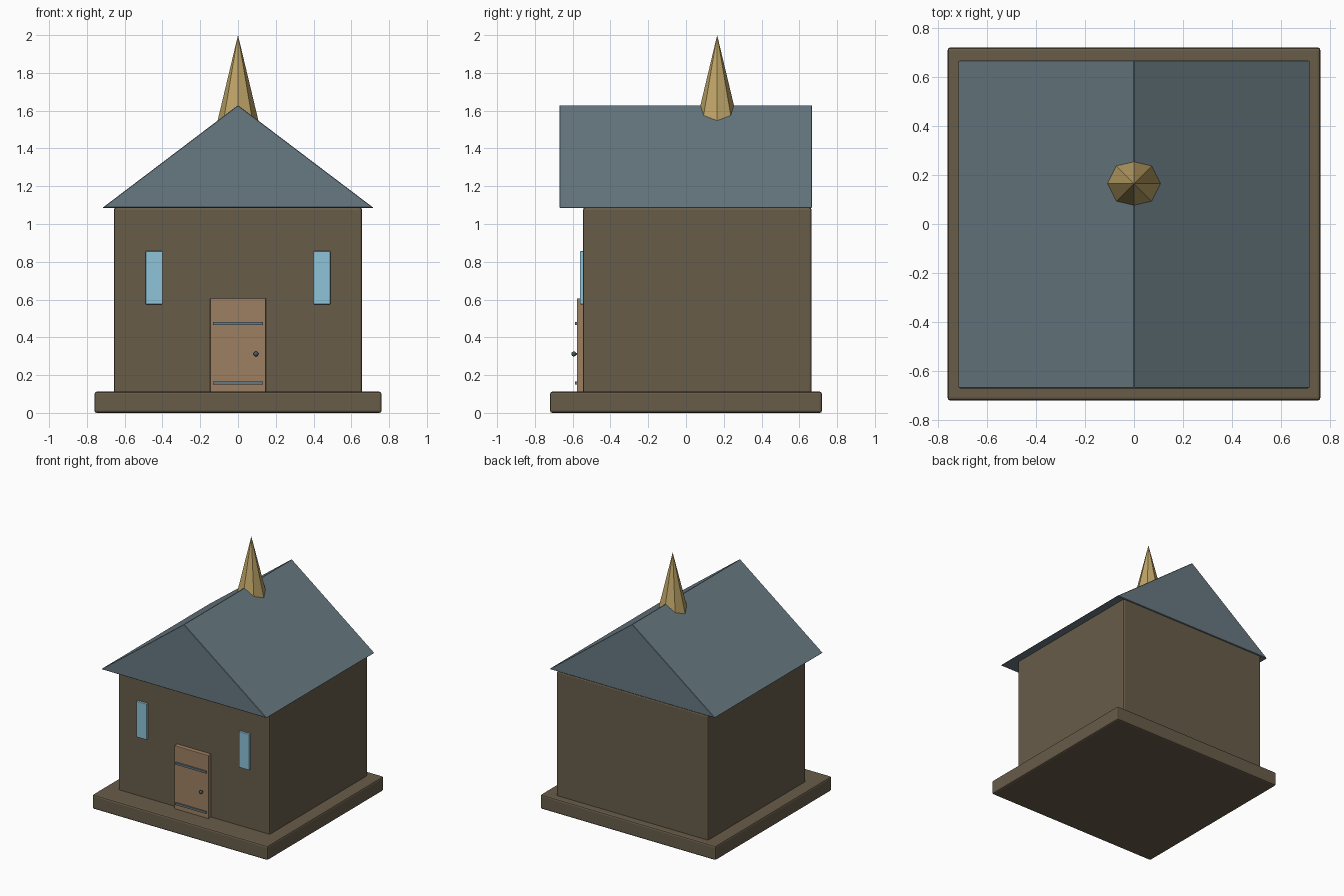
import bpy, bmesh, math

if "Cube" in bpy.data.objects:
    bpy.data.objects.remove(bpy.data.objects["Cube"])


def material(name, rgb):
    # sRGB 0-255 to linear
    def lin(c):
        c /= 255
        return c / 12.92 if c <= 0.04045 else ((c + 0.055) / 1.055) ** 2.4
    m = bpy.data.materials.new(name)
    m.diffuse_color = (*[lin(c) for c in rgb], 1)
    m.use_nodes = True
    m.node_tree.nodes["Principled BSDF"].inputs["Base Color"].default_value = m.diffuse_color
    return m


STONE = material("brown stone", (104, 92, 73))
SLATE = material("slate blue", (103, 121, 129))
WOOD = material("door wood", (158, 128, 98))
GLASS = material("window blue", (142, 196, 217))
GOLD = material("spire gold", (190, 164, 103))
IRON = material("dark iron", (74, 88, 95))


def finish(name, bm, mat, bevel=0, segments=2):
    bmesh.ops.recalc_face_normals(bm, faces=bm.faces)
    if bevel:
        bmesh.ops.bevel(bm, geom=list(bm.edges), offset=bevel, segments=segments,
                        profile=0.5, affect='EDGES', clamp_overlap=True)
    me = bpy.data.meshes.new(name)
    bm.to_mesh(me)
    bm.free()
    me.materials.append(mat)
    ob = bpy.data.objects.new(name, me)
    bpy.context.collection.objects.link(ob)
    return ob


def box(name, x, y, z, mat, bevel=0):
    bm = bmesh.new()
    bmesh.ops.create_cube(bm, size=1)
    for v in bm.verts:
        v.co = [r[0] if c < 0 else r[1] for c, r in zip(v.co, (x, y, z))]
    return finish(name, bm, mat, bevel)


# Plinth and walls
box("plinth", (-0.76, 0.76), (-0.72, 0.72), (0, 0.112), STONE, 0.012)
box("walls", (-0.657, 0.657), (-0.545, 0.665), (0.09, 1.087), STONE, 0.012)

# Gable roof prism
bm = bmesh.new()
profile = [(-0.717, 1.086), (0.717, 1.086), (0, 1.629)]
gable = bm.faces.new([bm.verts.new((x, -0.67, z)) for x, z in profile])
ext = bmesh.ops.extrude_face_region(bm, geom=[gable], use_keep_orig=True)
for v in ext["geom"]:
    if isinstance(v, bmesh.types.BMVert):
        v.co.y = 0.667
finish("roof", bm, SLATE, 0.003, 1)

# Eight-sided spire straddling the ridge
bm = bmesh.new()
bmesh.ops.create_cone(bm, cap_ends=True, segments=8, radius1=0.117, radius2=0, depth=0.49)
bmesh.ops.translate(bm, verts=bm.verts, vec=(0, 0.165, 1.755))
finish("spire", bm, GOLD)

# Door with two straps and a knob
box("door", (-0.148, 0.148), (-0.578, -0.53), (0.1, 0.606), WOOD, 0.004)
for name, z in (("lower_strap", 0.157), ("upper_strap", 0.473)):
    box(name, (-0.133, 0.133), (-0.588, -0.57), (z - 0.008, z + 0.008), SLATE)
bm = bmesh.new()
bmesh.ops.create_uvsphere(bm, u_segments=12, v_segments=8, radius=0.013)
bmesh.ops.translate(bm, verts=bm.verts, vec=(0.095, -0.594, 0.312))
for f in bm.faces:
    f.smooth = True
finish("door_knob", bm, IRON)
# short stem joining the knob to the door
box("knob_stem", (0.09, 0.1), (-0.59, -0.57), (0.307, 0.317), IRON)

# Narrow windows either side
for side, name in ((-1, "left_window"), (1, "right_window")):
    c = side * 0.444
    box(name, (c - 0.045, c + 0.045), (-0.562, -0.53), (0.575, 0.856), GLASS, 0.003)
